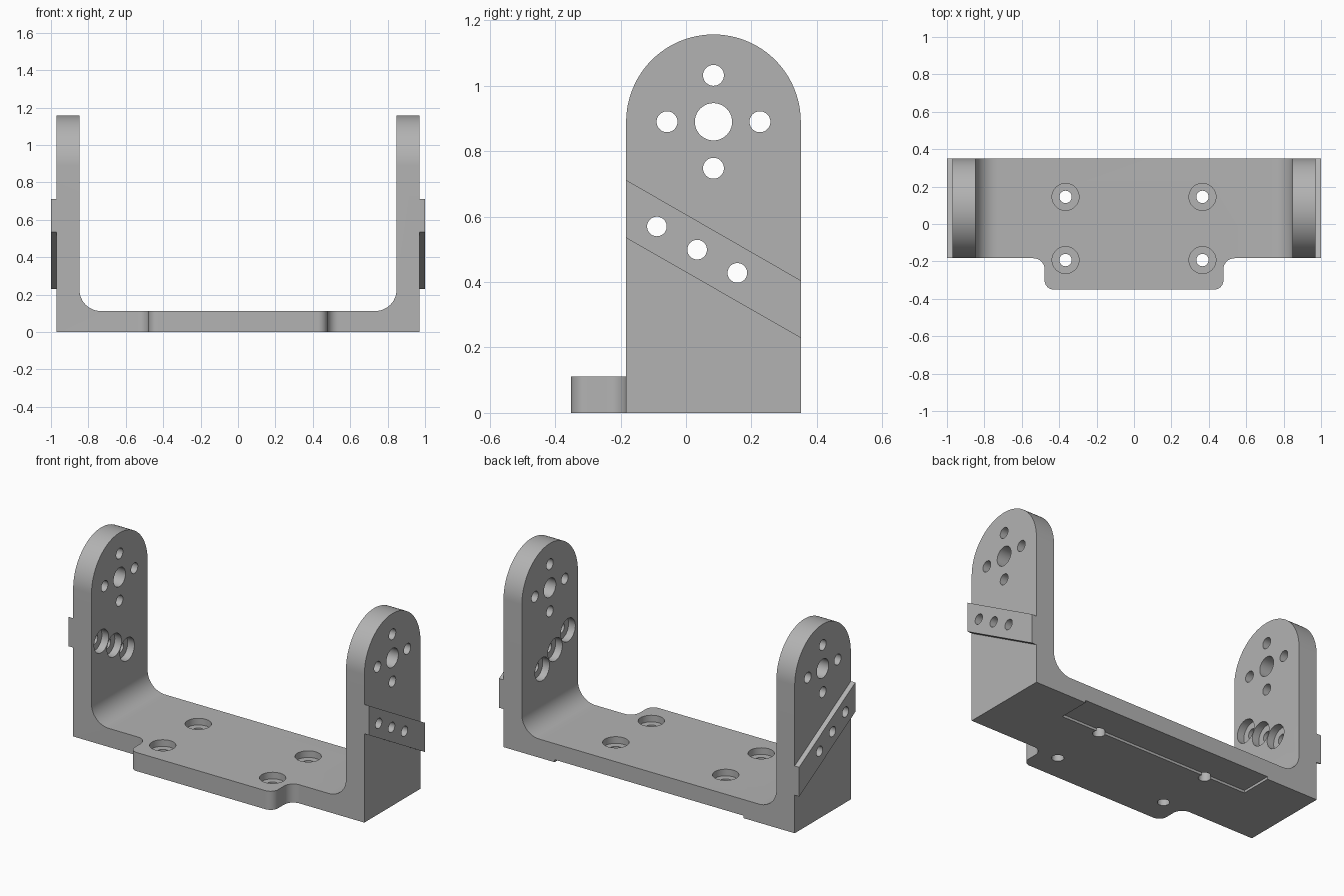
import bpy, bmesh
from math import radians, cos, sin
from mathutils import Vector

if "Cube" in bpy.data.objects:
    bpy.data.objects.remove(bpy.data.objects["Cube"])

grey = bpy.data.materials.new("plain_grey")
grey.use_nodes = True
colour = (0.45, 0.45, 0.45, 1)
grey.diffuse_color = colour
grey.node_tree.nodes["Principled BSDF"].inputs["Base Color"].default_value = colour

# Main dimensions
OUT, INN, EDGE = 0.97, 0.848, 1.0      # arm outside, arm inside, strap outside
FRONT, BACK = -0.183, 0.351            # arm depth
MID, RAD = (FRONT + BACK) / 2, (BACK - FRONT) / 2
PIVOT, FLOOR = 0.89, 0.112
TOP = PIVOT + RAD


def arc(cx, cy, r, start, end, steps=12):
    angles = [radians(start + (end - start) * i / steps) for i in range(steps + 1)]
    return [(cx + r * cos(a), cy + r * sin(a)) for a in angles]


def mirrored(half):
    """Complete an outline that is symmetric about the first coordinate."""
    return half + [(-u, v) for u, v in reversed(half)]


def extrude(name, outline, axis, low, high):
    """Extrude a 2D outline along an axis; the outline uses the other two axes in order."""
    def place(u, v, w):
        return {"x": (w, u, v), "y": (u, w, v), "z": (u, v, w)}[axis]
    bm = bmesh.new()
    face = bm.faces.new([bm.verts.new(place(u, v, low)) for u, v in outline])
    moved = bmesh.ops.extrude_face_region(bm, geom=[face])["geom"]
    bmesh.ops.translate(bm, vec=Vector(place(0, 0, high - low)),
                        verts=[g for g in moved if isinstance(g, bmesh.types.BMVert)])
    bmesh.ops.recalc_face_normals(bm, faces=bm.faces)
    mesh = bpy.data.meshes.new(name)
    bm.to_mesh(mesh)
    bm.free()
    mesh.materials.append(grey)
    obj = bpy.data.objects.new(name, mesh)
    bpy.context.collection.objects.link(obj)
    return obj


def combine(target, tool, operation):
    """Apply a boolean and remove the tool object."""
    mod = target.modifiers.new(operation.lower(), "BOOLEAN")
    mod.operation, mod.object, mod.solver = operation, tool, "EXACT"
    bpy.context.view_layer.objects.active = target
    bpy.ops.object.modifier_apply(modifier=mod.name)
    bpy.data.objects.remove(tool)


def drill(target, u, v, r, axis, low, high):
    circle = arc(u, v, r, 0, 360, 40)[:-1]
    combine(target, extrude("drill", circle, axis, low, high), "DIFFERENCE")


# U-shaped body with filleted inner corners
fillet = 0.115
half = [(OUT, 0), (OUT, TOP + 0.1), (INN, TOP + 0.1)]
half += arc(INN - fillet, FLOOR + fillet, fillet, 0, -90)
bracket = extrude("bracket", mirrored(half), "y", FRONT, BACK)

# Round the tops of both arms
arch = [(FRONT, -0.1), (BACK, -0.1)] + arc(MID, PIVOT, RAD, 0, 180, 48)
combine(bracket, extrude("arch", arch, "x", -1.2, 1.2), "INTERSECT")

# Front mounting tab, blended into the base
tab_x, tab_y, r_in, r_out = 0.478, -0.351, 0.06, 0.05
half = [(tab_x + r_in, 0)] + arc(tab_x + r_in, FRONT - r_in, r_in, 90, 180)
half += arc(tab_x - r_out, tab_y + r_out, r_out, 0, -90)
combine(bracket, extrude("tab", mirrored(half), "z", 0, FLOOR), "UNION")

# Slanted raised straps on the outside of the arms
strap = [(FRONT, 0.535), (BACK, 0.229), (BACK, 0.405), (FRONT, 0.712)]
for low, high in ((OUT - 0.05, EDGE), (-EDGE, 0.05 - OUT)):
    combine(bracket, extrude("strap", strap, "x", low, high), "UNION")

# Pivot hole with four surrounding holes
drill(bracket, MID, PIVOT, 0.057, "x", -1.2, 1.2)
for dy, dz in ((1, 0), (-1, 0), (0, 1), (0, -1)):
    drill(bracket, MID + 0.142 * dy, PIVOT + 0.142 * dz, 0.032, "x", -1.2, 1.2)

# Strap holes, counterbored from inside the arms
for i in (-1, 0, 1):
    y, z = 0.034 + 0.123 * i, 0.499 - 0.071 * i
    drill(bracket, y, z, 0.03, "x", -1.2, 1.2)
    drill(bracket, y, z, 0.069, "x", -INN - 0.045, INN + 0.045)

# Base screw holes, counterbored from above
for x in (-0.366, 0.366):
    for y in (-0.193, 0.145):
        drill(bracket, x, y, 0.033, "z", -0.1, 0.3)
        drill(bracket, x, y, 0.072, "z", FLOOR - 0.04, 0.3)

# Shallow recess under the back edge
recess = mirrored([(0.63, 0.16), (0.63, 0.5)])
combine(bracket, extrude("recess", recess, "z", -0.1, 0.015), "DIFFERENCE")

bpy.ops.object.select_all(action="DESELECT")
bracket.select_set(True)
bpy.context.view_layer.objects.active = bracket
bpy.ops.object.shade_smooth_by_angle(angle=radians(30))
